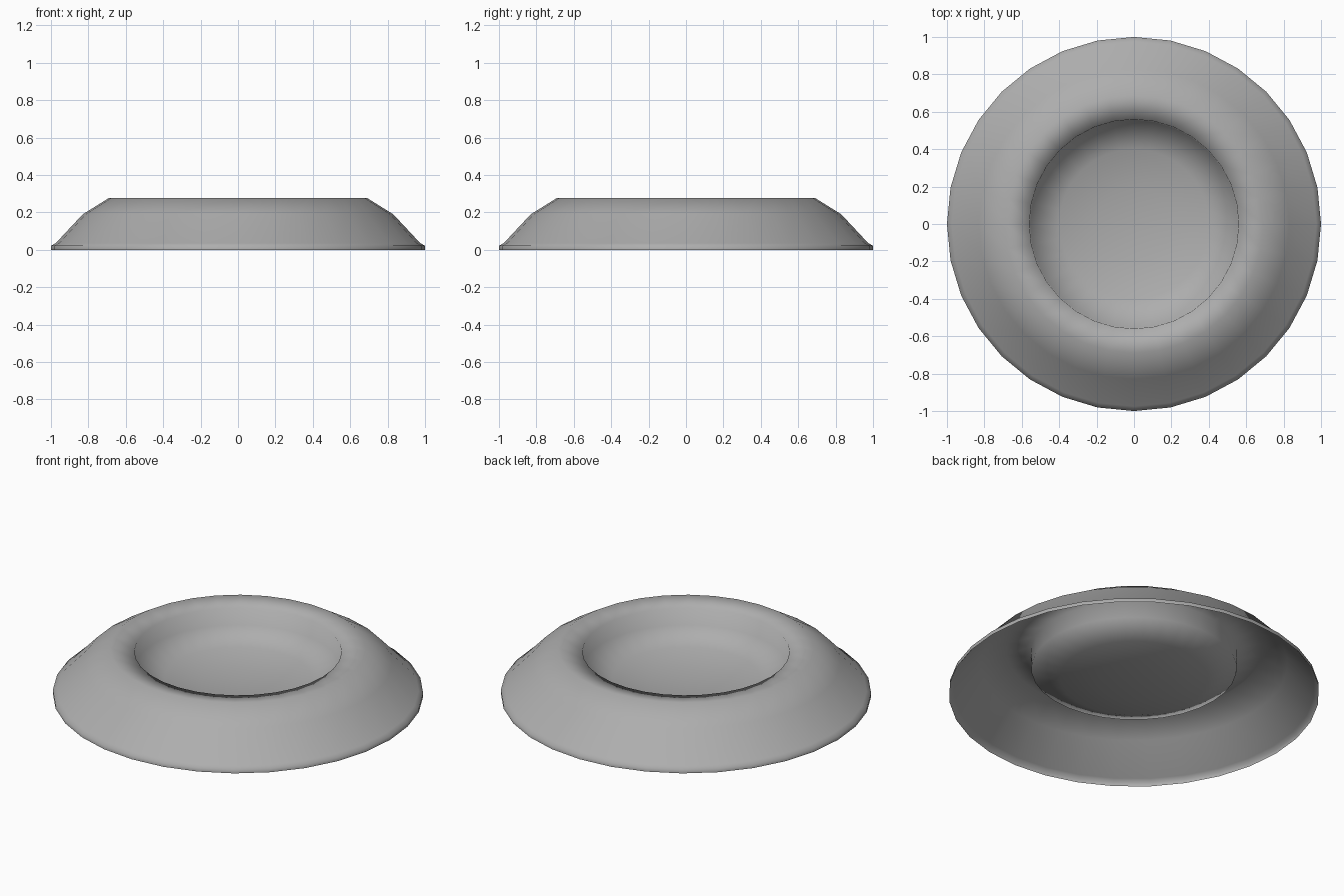
import bpy, bmesh
from math import sin, cos, pi

if "Cube" in bpy.data.objects:
    bpy.data.objects.remove(bpy.data.objects["Cube"])

SIDES = 32
# Radius and height from the foot lip, over the crown, down into the dish
PROFILE = [(1.0, 0.0), (1.0, 0.022), (0.975, 0.035), (0.83, 0.19), (0.69, 0.277),
           (0.56, 0.26), (0.555, 0.16), (0.40, 0.10), (0.20, 0.067)]
DISH_BOTTOM = 0.057


def lathe(name, profile, bottom, sides):
    bm = bmesh.new()
    rings = [[bm.verts.new((r * cos(2 * pi * i / sides), r * sin(2 * pi * i / sides), z))
              for i in range(sides)] for r, z in profile]
    for low, high in zip(rings, rings[1:]):
        for i in range(sides):
            j = (i + 1) % sides
            bm.faces.new((low[i], low[j], high[j], high[i]))
    # Dish floor
    centre = bm.verts.new((0, 0, bottom))
    for i in range(sides):
        bm.faces.new((rings[-1][i], rings[-1][(i + 1) % sides], centre))
    for f in bm.faces:
        f.smooth = True
    mesh = bpy.data.meshes.new(name)
    bm.to_mesh(mesh)
    bm.free()
    obj = bpy.data.objects.new(name, mesh)
    bpy.context.collection.objects.link(obj)
    return obj


# Hollow round base with a dished top, open underneath
base = lathe("recessed_round_base", PROFILE, DISH_BOTTOM, SIDES)
grey = bpy.data.materials.new("dark_grey")
grey.diffuse_color = (0.42, 0.42, 0.42, 1)
grey.use_nodes = True
grey.node_tree.nodes["Principled BSDF"].inputs["Base Color"].default_value = grey.diffuse_color
base.data.materials.append(grey)
